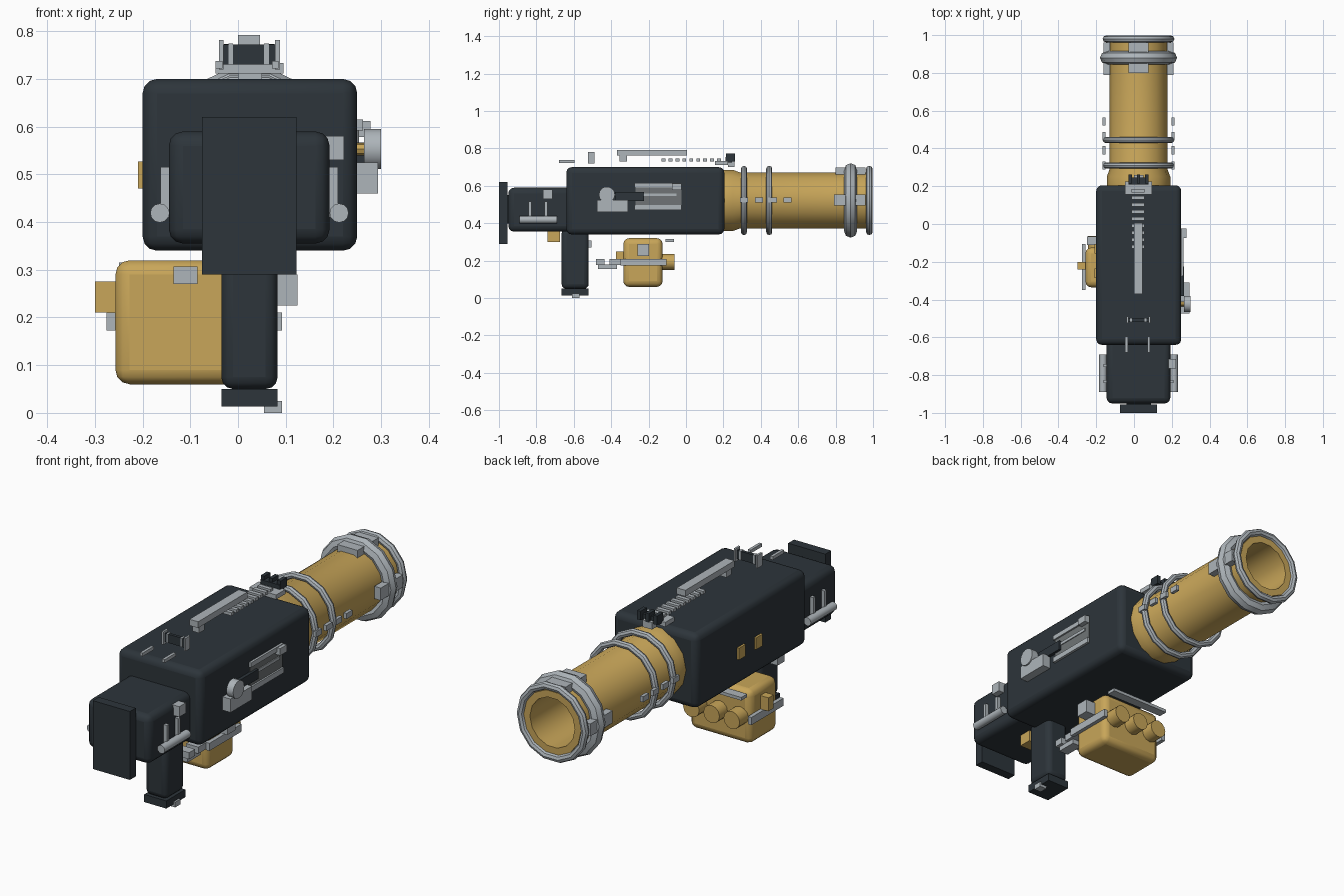
import bpy
import math
from mathutils import Matrix

cube = bpy.data.objects.get("Cube")
if cube:
    bpy.data.objects.remove(cube, do_unlink=True)


def material(name, rgb):
    m = bpy.data.materials.new(name)
    m.use_nodes = True
    m.diffuse_color = (*rgb, 1)
    m.node_tree.nodes["Principled BSDF"].inputs["Base Color"].default_value = (*rgb, 1)
    return m


DARK = material("charcoal", (0.026, 0.035, 0.043))
GOLD = material("ochre", (0.58, 0.38, 0.10))
GREY = material("light_grey", (0.42, 0.46, 0.49))
PANEL = material("mid_grey", (0.16, 0.175, 0.18))
CX, CZ = 0.024, 0.522  # barrel axis


def finish(name, mat, smooth=True):
    ob = bpy.context.object
    ob.name = name
    ob.data.materials.append(mat)
    if smooth:
        bpy.ops.object.shade_smooth_by_angle(angle=math.radians(35))
    return ob


def box(name, mat, x, y, z, bevel=0.0):
    """Box from its (min, max) extents, optionally with rounded edges."""
    spans = (x, y, z)
    bpy.ops.mesh.primitive_cube_add(size=1, location=[sum(s) / 2 for s in spans])
    ob = bpy.context.object
    ob.data.transform(Matrix.Diagonal([s[1] - s[0] for s in spans] + [1]))
    if bevel:
        mod = ob.modifiers.new("rounding", "BEVEL")
        mod.width = bevel
        mod.segments = 3
    return finish(name, mat, bool(bevel))


def rod(name, mat, centre, radius, length, axis="Y", sides=12):
    turn = {"X": (0, math.pi / 2, 0), "Y": (math.pi / 2, 0, 0)}[axis]
    bpy.ops.mesh.primitive_cylinder_add(vertices=sides, radius=radius, depth=length,
                                        location=centre, rotation=turn)
    return finish(name, mat)


def lathe(name, mat, profile, sides=14):
    """Closed surface swept round the barrel axis from (y, radius) points."""
    verts, faces = [], []
    for y, r in profile:
        for i in range(sides):
            a = math.tau * i / sides
            verts.append((CX + r * math.cos(a), y, CZ + r * math.sin(a)))
    for k in range(len(profile) - 1):
        for i in range(sides):
            j = (i + 1) % sides
            faces.append((k * sides + i, k * sides + j, (k + 1) * sides + j, (k + 1) * sides + i))
    faces.append(tuple(reversed(range(sides))))
    faces.append(tuple(range(len(verts) - sides, len(verts))))
    me = bpy.data.meshes.new(name)
    me.from_pydata(verts, [], faces)
    ob = bpy.data.objects.new(name, me)
    bpy.context.collection.objects.link(ob)
    bpy.ops.object.select_all(action="DESELECT")
    ob.select_set(True)
    bpy.context.view_layer.objects.active = ob
    bpy.ops.object.mode_set(mode="EDIT")
    bpy.ops.mesh.select_all(action="SELECT")
    bpy.ops.mesh.normals_make_consistent(inside=False)
    bpy.ops.object.mode_set(mode="OBJECT")
    return finish(name, mat)


# Main housing, stock and grip
box("housing", DARK, (-0.2, 0.25), (-0.64, 0.205), (0.34, 0.70), 0.03)
box("stock", DARK, (-0.145, 0.192), (-0.95, -0.6), (0.355, 0.59), 0.03)
box("butt_plate", DARK, (-0.075, 0.123), (-1.0, -0.955), (0.29, 0.62))
box("butt_mount", DARK, (-0.04, 0.09), (-0.96, -0.94), (0.4, 0.55))
box("grip", DARK, (-0.035, 0.083), (-0.665, -0.52), (0.05, 0.37), 0.025)
box("grip_base", DARK, (-0.035, 0.083), (-0.665, -0.52), (0.013, 0.05))
box("grip_latch", GREY, (0.055, 0.092), (-0.61, -0.57), (0.0, 0.025))
box("trigger", GREY, (-0.135, -0.085), (-0.56, -0.505), (0.27, 0.307))
box("stock_catch", GOLD, (-0.02, 0.07), (-0.74, -0.675), (0.30, 0.36))

# Barrel with hollow muzzle
lathe("barrel", GOLD, [(0.19, 0.168), (0.25, 0.168), (0.29, 0.153), (0.985, 0.153),
                       (0.985, 0.12), (0.3, 0.12)])
for label, y, major, minor in (("rear", 0.31, 0.174, 0.016), ("middle", 0.445, 0.174, 0.016),
                               ("collar", 0.88, 0.169, 0.035), ("muzzle", 0.98, 0.172, 0.018)):
    bpy.ops.mesh.primitive_torus_add(major_segments=14, minor_segments=8, major_radius=major,
                                     minor_radius=minor, location=(CX, y, CZ),
                                     rotation=(math.pi / 2, 0, 0))
    finish(label + "_ring", GREY)

# Barrel tabs on both sides and top
for side in (-1, 1):
    for y in (0.31, 0.39, 0.465, 0.543):
        x = CX + side * 0.183
        box("barrel_tab", GREY, (x - 0.008, x + 0.008), (y - 0.022, y + 0.022), (0.51, 0.537))
    x = CX + side * 0.168
    box("muzzle_tab", GREY, (x - 0.017, x + 0.017), (0.79, 0.96), (0.495, 0.555))
box("muzzle_tab_top", GREY, (-0.03, 0.078), (0.8, 0.96), (0.66, 0.698))

# Top rail, slats and sights
box("top_rail", GREY, (0, 0.046), (-0.37, 0.005), (0.762, 0.792))
box("rail_foot", GREY, (0.005, 0.041), (-0.355, -0.315), (0.73, 0.765))
for i in range(9):
    y = -0.12 + i * 0.037
    box("rail_slat", GREY, (-0.013, 0.056), (y - 0.01, y + 0.01), (0.731, 0.746))
box("front_sight_base", GREY, (-0.047, 0.095), (0.155, 0.225), (0.712, 0.734))
box("front_sight_foot", GREY, (0, 0.05), (0.225, 0.26), (0.7, 0.734))
box("front_sight", DARK, (-0.028, 0.076), (0.21, 0.245), (0.725, 0.755))
for x in (-0.02, 0.024, 0.068):
    box("front_sight_post", DARK, (x - 0.009, x + 0.009), (0.215, 0.262), (0.73, 0.773))
for x in (-0.035, 0.083):
    box("rear_sight_plate", GREY, (x - 0.005, x + 0.005), (-0.525, -0.49), (0.72, 0.782))
    box("rear_sight_rod", GREY, (x - 0.012, x + 0.002), (-0.68, -0.595), (0.722, 0.738))
box("rear_sight_bar", DARK, (-0.03, 0.078), (-0.515, -0.5), (0.73, 0.772))
for x in (-0.015, 0.06):
    box("rear_sight_clip", GREY, (x - 0.005, x + 0.005), (-0.518, -0.497), (0.73, 0.774))

# Bolt panel and lever on the +x side
box("panel", PANEL, (0.245, 0.254), (-0.27, -0.025), (0.475, 0.615))
for z0, z1 in ((0.472, 0.498), (0.592, 0.615)):
    box("panel_rail", GREY, (0.25, 0.262), (-0.275, -0.025), (z0, z1))
box("panel_strip", GREY, (0.25, 0.258), (-0.25, -0.05), (0.545, 0.56))
box("panel_knob", GREY, (0.25, 0.278), (-0.075, -0.025), (0.578, 0.612))
box("lever", DARK, (0.25, 0.266), (-0.38, -0.225), (0.52, 0.567))
box("lever_block", GREY, (0.245, 0.293), (-0.475, -0.31), (0.46, 0.525))
rod("lever_dial", GREY, (0.282, -0.423, 0.553), 0.043, 0.036, "X", 14)
rod("dial_pin", GOLD, (0.257, -0.423, 0.553), 0.013, 0.02, "X", 8)

# Small plates on the -x side
for y in (-0.26, -0.13):
    box("side_plate", GOLD, (-0.21, -0.195), (y - 0.025, y + 0.025), (0.47, 0.527))

# Stock side rods
for side in (-1, 1):
    x = CX + side * 0.188
    rod("stock_rod", GREY, (x, -0.79, 0.419), 0.02, 0.2)
    for y in (-0.833, -0.748):
        x = CX + side * 0.177
        box("stock_upright", GREY, (x - 0.009, x + 0.009), (y - 0.008, y + 0.008), (0.41, 0.515))
box("stock_knob", GREY, (0.18, 0.222), (-0.765, -0.715), (0.53, 0.58))

# Underslung pod
box("pod", GOLD, (-0.257, 0.073), (-0.335, -0.125), (0.06, 0.32), 0.03)
for x in (-0.266, 0.0825):
    box("pod_side_bar", GREY, (x - 0.0095, x + 0.0095), (-0.35, -0.105), (0.173, 0.21))
for x in (-0.2, -0.092, 0.016):
    rod("pod_tube", GOLD, (x, -0.1, 0.193), 0.043, 0.075)
box("pod_front_bar", GREY, (-0.25, 0.066), (-0.11, -0.065), (0.3, 0.315))
box("pod_side_block", GREY, (0.07, 0.125), (-0.26, -0.197), (0.225, 0.29))
box("pod_side_knob", GOLD, (-0.3, -0.25), (-0.24, -0.2), (0.21, 0.275))
box("pod_rear_knob", GOLD, (0.0, 0.05), (-0.375, -0.33), (0.2, 0.25))
box("pod_link", GREY, (0.01, 0.06), (-0.47, -0.37), (0.155, 0.18))
for y0, y1 in ((-0.48, -0.435), (-0.41, -0.33)):
    box("pod_link_block", GREY, (0.01, 0.075), (y0, y1), (0.178, 0.21))
